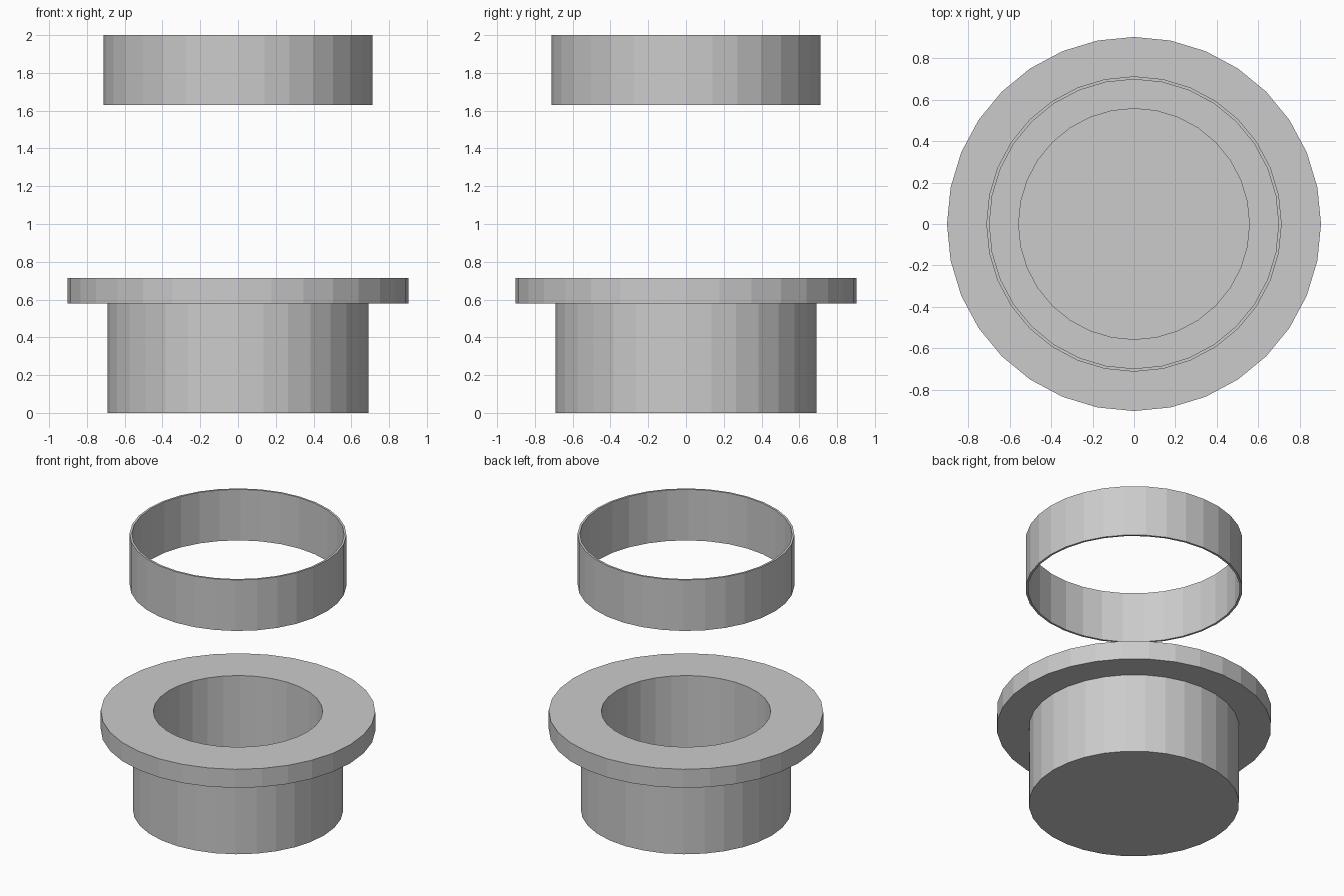
import bpy, bmesh
from math import cos, sin, tau

if "Cube" in bpy.data.objects:
    bpy.data.objects.remove(bpy.data.objects["Cube"])

SIDES = 32


def lathe(name, profile, closed=False):
    """Spin (radius, z) points round z; open profiles get capped ends."""
    bm = bmesh.new()
    rings = [[bm.verts.new((r * cos(tau * i / SIDES), r * sin(tau * i / SIDES), z))
              for i in range(SIDES)] for r, z in profile]
    pairs = list(zip(rings, rings[1:]))
    if closed:
        pairs.append((rings[-1], rings[0]))
    else:
        bm.faces.new(rings[0])
        bm.faces.new(rings[-1])
    for a, b in pairs:
        for i in range(SIDES):
            j = (i + 1) % SIDES
            bm.faces.new((a[i], a[j], b[j], b[i]))
    bmesh.ops.recalc_face_normals(bm, faces=bm.faces)
    mesh = bpy.data.meshes.new(name)
    bm.to_mesh(mesh)
    bm.free()
    obj = bpy.data.objects.new(name, mesh)
    bpy.context.collection.objects.link(obj)
    return obj


# Flanged cup: outer wall, rim flange, bore and inner floor
lathe("flanged_cup", [(0.692, 0), (0.692, 0.58), (0.903, 0.58),
                      (0.903, 0.715), (0.557, 0.715), (0.557, 0.135)])

# Thin collar floating above the cup
lathe("collar_ring", [(0.713, 1.63), (0.713, 2.0), (0.698, 2.0), (0.698, 1.63)],
      closed=True)
